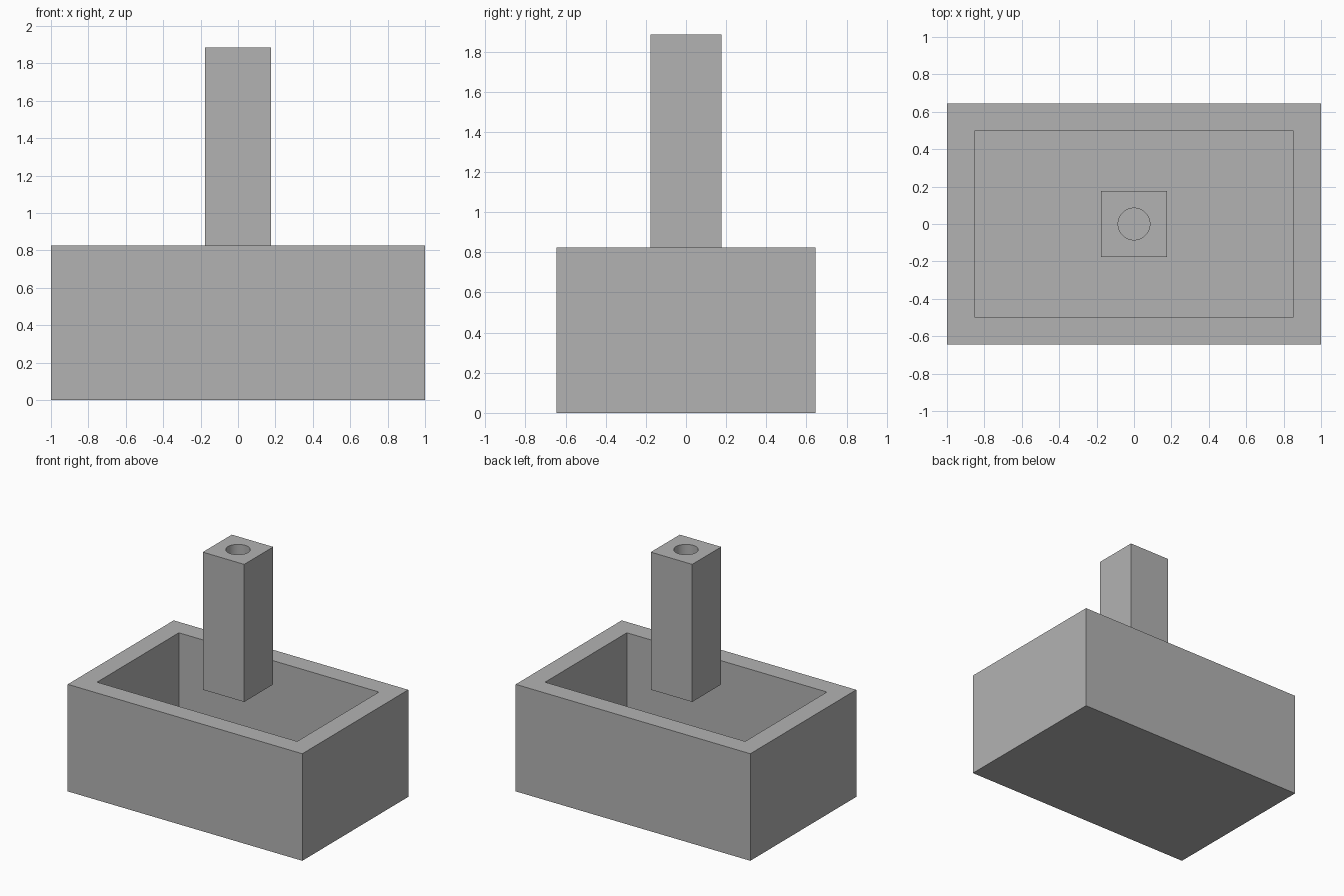
import bpy, bmesh
from mathutils import Matrix

cube = bpy.data.objects.get("Cube")
if cube:
    bpy.data.objects.remove(cube, do_unlink=True)

grey = bpy.data.materials.new("plain_grey")
colour = (0.45, 0.45, 0.45, 1)
grey.use_nodes = True
grey.diffuse_color = colour
grey.node_tree.nodes["Principled BSDF"].inputs["Base Color"].default_value = colour


def add_object(name, bm):
    mesh = bpy.data.meshes.new(name)
    bm.to_mesh(mesh)
    bm.free()
    mesh.materials.append(grey)
    obj = bpy.data.objects.new(name, mesh)
    bpy.context.collection.objects.link(obj)
    return obj


def box(name, width, depth, bottom, top):
    bm = bmesh.new()
    bmesh.ops.create_cube(bm, size=1, matrix=Matrix.Translation((0, 0, (bottom + top) / 2))
                          @ Matrix.Diagonal((width, depth, top - bottom, 1)))
    return add_object(name, bm)


def cut(target, cutter):
    mod = target.modifiers.new("hollow", 'BOOLEAN')
    mod.operation = 'DIFFERENCE'
    mod.solver = 'EXACT'
    mod.object = cutter
    cutter.hide_render = True
    cutter.hide_set(True)


RIM = 0.825
TOP = 1.885
WALL = 0.147

# Open-topped box
tub = box("tub", 2, 1.29, 0, RIM)
cut(tub, box("tub_cutter", 2 - 2 * WALL, 1.29 - 2 * WALL, WALL, RIM + 0.2))

# Square post, its foot level with the rim, with a round bore
post = box("post", 0.353, 0.353, RIM, TOP)
bm = bmesh.new()
bmesh.ops.create_cone(bm, cap_ends=True, segments=48, radius1=0.085, radius2=0.085,
                      depth=TOP - RIM + 0.2,
                      matrix=Matrix.Translation((0, 0, (TOP + RIM) / 2)))
for face in bm.faces:
    face.smooth = len(face.verts) == 4
for edge in bm.edges:
    edge.smooth = all(f.smooth for f in edge.link_faces)
cut(post, add_object("bore_cutter", bm))

# Keep the rim of the bore crisp
bpy.ops.object.select_all(action='DESELECT')
post.select_set(True)
bpy.context.view_layer.objects.active = post
bpy.ops.object.modifier_apply(modifier="hollow")
bpy.ops.object.shade_smooth_by_angle()
